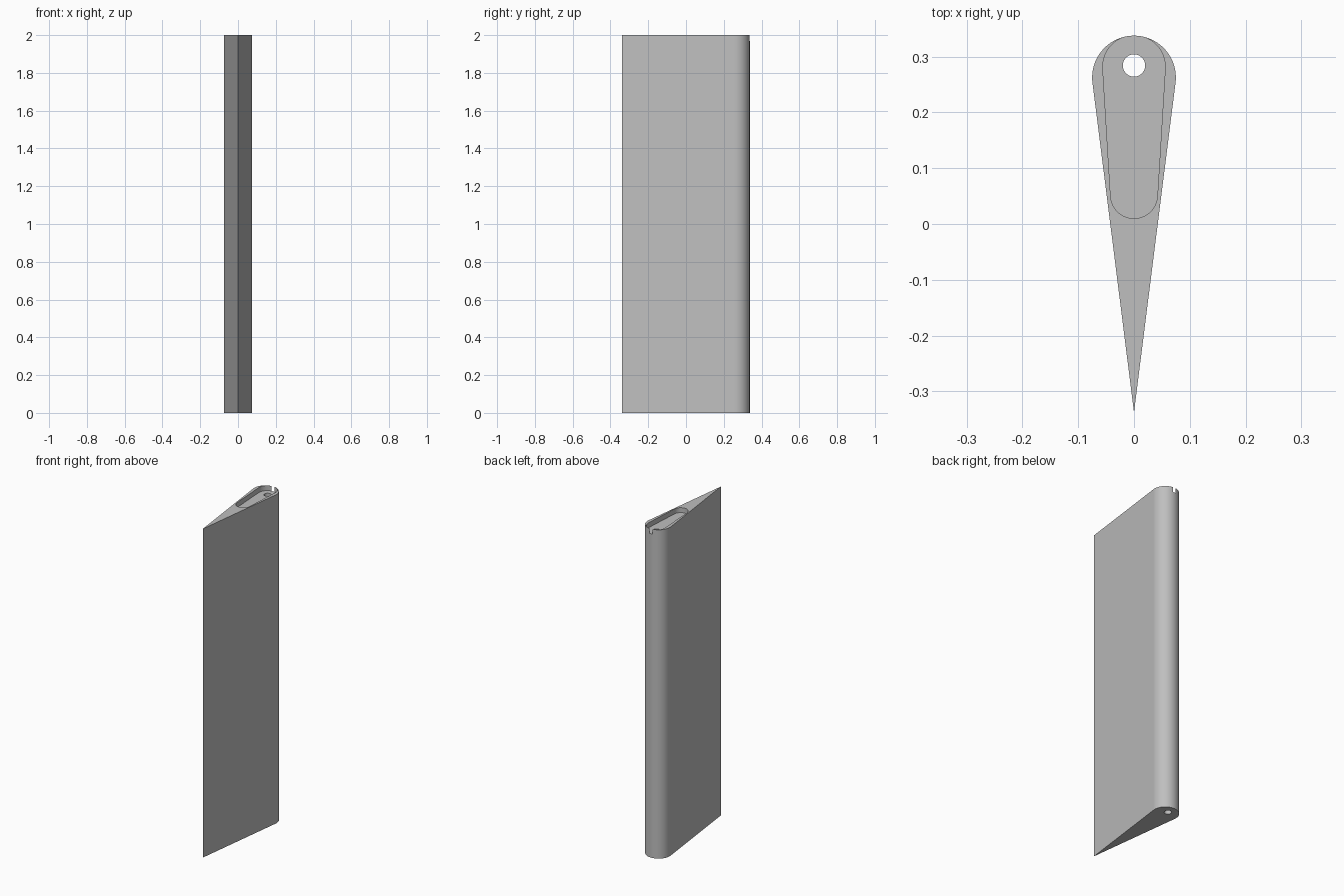
import bpy, bmesh, math

if "Cube" in bpy.data.objects:
    bpy.data.objects.remove(bpy.data.objects["Cube"])

grey = bpy.data.materials.new("plain grey")
grey.diffuse_color = (0.52, 0.52, 0.52, 1)
grey.use_nodes = True
grey.node_tree.nodes["Principled BSDF"].inputs["Base Color"].default_value = grey.diffuse_color


def arc(cy, r, a0, a1, n):
    """Points on a circle centred on the y axis."""
    return [(r * math.cos(a0 + (a1 - a0) * i / n), cy + r * math.sin(a0 + (a1 - a0) * i / n))
            for i in range(n + 1)]


def prism(name, profile, z0, z1):
    """Extrude a closed counter-clockwise profile from z0 to z1."""
    bm = bmesh.new()
    base = bm.faces.new([bm.verts.new((x, y, z0)) for x, y in profile])
    top = bmesh.ops.extrude_face_region(bm, geom=[base])["geom"]
    for v in top:
        if isinstance(v, bmesh.types.BMVert):
            v.co.z = z1
    bmesh.ops.recalc_face_normals(bm, faces=bm.faces)
    me = bpy.data.meshes.new(name)
    bm.to_mesh(me)
    bm.free()
    me.materials.append(grey)
    ob = bpy.data.objects.new(name, me)
    bpy.context.collection.objects.link(ob)
    return ob


# teardrop blade: rounded leading edge, straight flanks tangent to it, sharp tail
TAIL, NOSE, R = -0.3375, 0.3375, 0.075
cy = NOSE - R
t = math.asin(R / (cy - TAIL))
blade = prism("teardrop_blade", arc(cy, R, -t, math.pi + t, 64) + [(0, TAIL)], 0, 2)

# shallow tapered pocket in the top; it just breaks through the leading edge as a slit
r1, r2 = 0.056, 0.042
c1, c2 = NOSE + 0.0002 - r1, 0.052
t = math.asin((r1 - r2) / (c1 - c2))
pocket = prism("pocket_cutter",
               arc(c1, r1, -t, math.pi + t, 64) + arc(c2, r2, math.pi + t, 2 * math.pi - t, 40),
               1.97, 2.1)

# round hole along the full length
bore = prism("bore_cutter", arc(0.284, 0.02, 0, 2 * math.pi * 39 / 40, 39), -0.1, 2.2)

# cut, then bake the result
bpy.context.view_layer.objects.active = blade
for cutter in (pocket, bore):
    mod = blade.modifiers.new("cut", 'BOOLEAN')
    mod.operation = 'DIFFERENCE'
    mod.solver = 'EXACT'
    mod.object = cutter
    bpy.ops.object.modifier_apply(modifier=mod.name)
    bpy.data.objects.remove(cutter)

bpy.ops.object.select_all(action='DESELECT')
blade.select_set(True)
bpy.ops.object.shade_smooth_by_angle(angle=math.radians(30))
